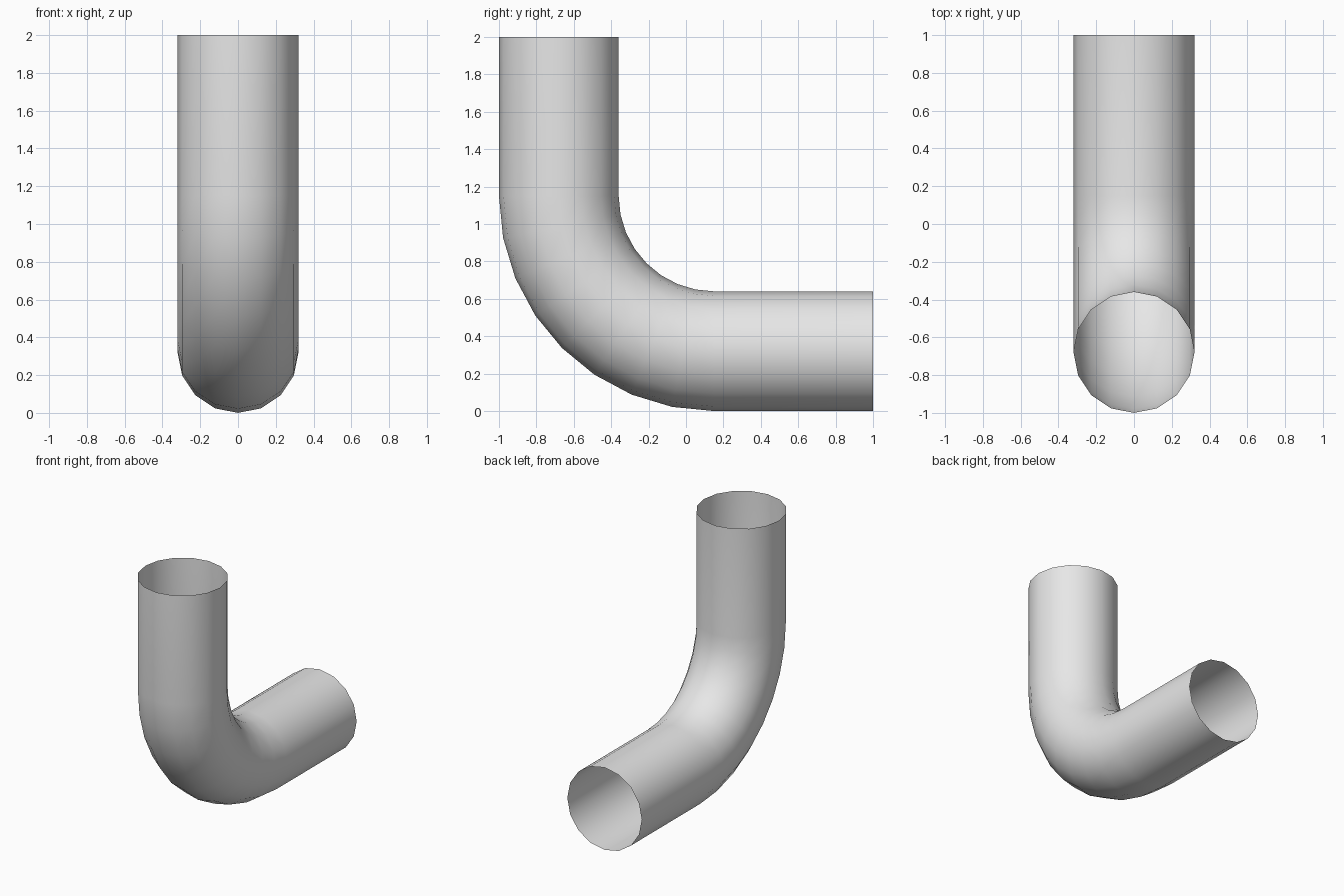
import bpy, bmesh, math
from mathutils import Vector

if "Cube" in bpy.data.objects:
    bpy.data.objects.remove(bpy.data.objects["Cube"])

SIDES, STEPS = 16, 8
R = 0.32                      # pipe radius
BEND = 0.83                   # centreline bend radius
CY, CZ = 0.15, 1.15           # bend centre

# Centreline stations: (centre point, direction to outside of the bend)
stations = [(Vector((0, CY - BEND, 2)), Vector((0, -1, 0)))]
for i in range(STEPS + 1):
    a = math.pi / 2 * i / STEPS
    n = Vector((0, -math.cos(a), -math.sin(a)))
    stations.append((Vector((0, CY, CZ)) + n * BEND, n))
stations.append((Vector((0, 1, CZ - BEND)), Vector((0, 0, -1))))

# Open-ended elbow pipe made of bridged rings
bm = bmesh.new()
rings = []
for c, n in stations:
    ring = []
    for j in range(SIDES):
        t = 2 * math.pi * j / SIDES
        ring.append(bm.verts.new(c + Vector((R * math.cos(t), 0, 0)) + n * R * math.sin(t)))
    rings.append(ring)
for r0, r1 in zip(rings, rings[1:]):
    for j in range(SIDES):
        k = (j + 1) % SIDES
        f = bm.faces.new((r0[j], r0[k], r1[k], r1[j]))
        f.smooth = True

mesh = bpy.data.meshes.new("elbow_pipe")
bm.to_mesh(mesh)
bm.free()
pipe = bpy.data.objects.new("elbow_pipe", mesh)
bpy.context.collection.objects.link(pipe)

# Plain light grey
grey = bpy.data.materials.new("light_grey")
grey.diffuse_color = (0.8, 0.8, 0.8, 1)
grey.use_nodes = True
grey.node_tree.nodes["Principled BSDF"].inputs["Base Color"].default_value = grey.diffuse_color
mesh.materials.append(grey)
